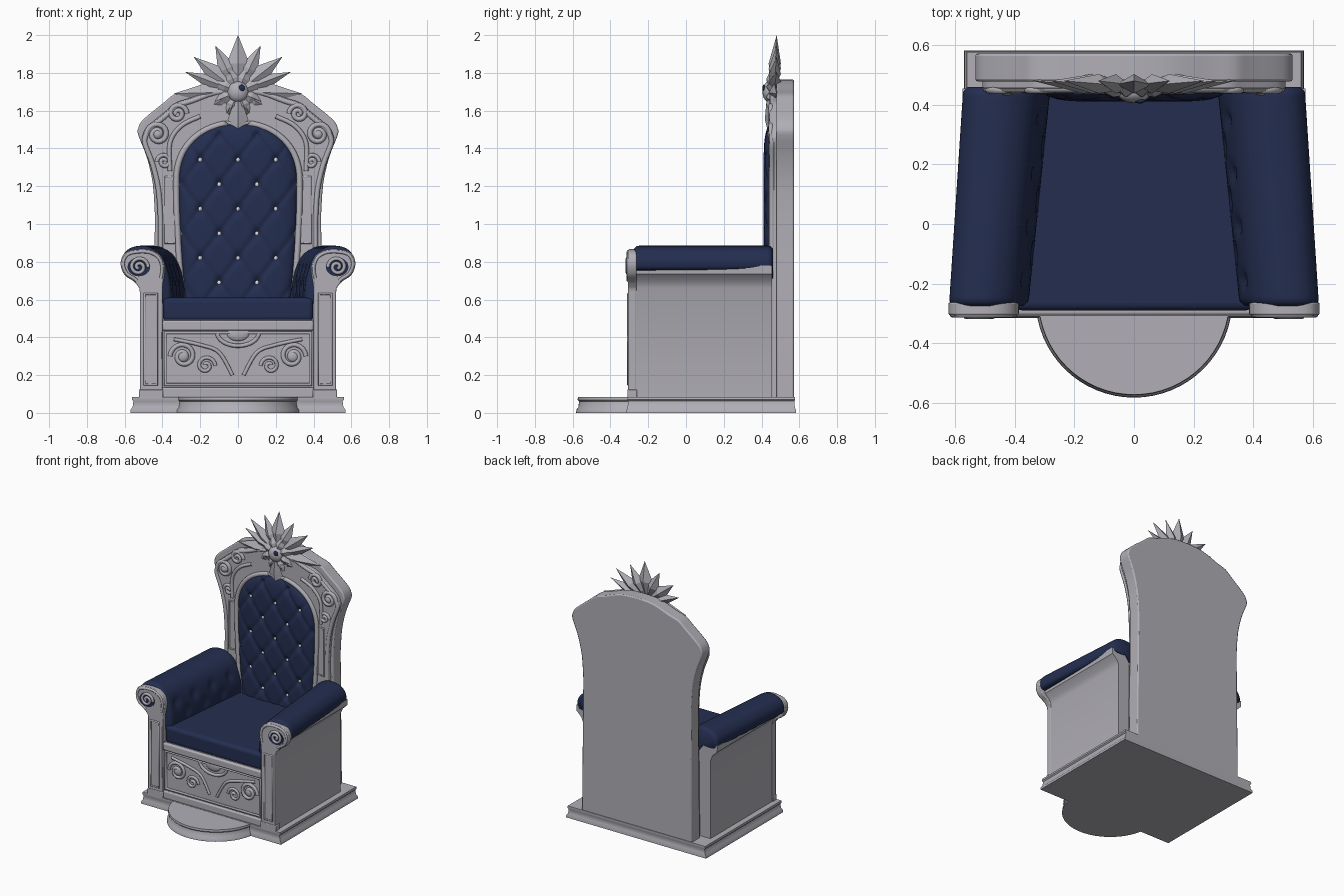
import bpy, bmesh, math
from mathutils import Vector

if "Cube" in bpy.data.objects:
    bpy.data.objects.remove(bpy.data.objects["Cube"])


def material(name, col):
    m = bpy.data.materials.new(name)
    m.diffuse_color = (*col, 1)
    m.use_nodes = True
    m.node_tree.nodes["Principled BSDF"].inputs["Base Color"].default_value = m.diffuse_color
    return m


STONE = material("pale grey stone", (0.44, 0.43, 0.47))
BLUE = material("navy upholstery", (0.017, 0.027, 0.08))
SILVER = material("silver buttons", (0.72, 0.72, 0.74))


def finish(name, bm, mat, bevel=0, angle=35, segs=2):
    bmesh.ops.recalc_face_normals(bm, faces=bm.faces)
    me = bpy.data.meshes.new(name)
    bm.to_mesh(me)
    bm.free()
    me.materials.append(mat)
    me.shade_smooth()
    me.set_sharp_from_angle(angle=math.radians(angle))
    ob = bpy.data.objects.new(name, me)
    bpy.context.collection.objects.link(ob)
    if bevel:
        b = ob.modifiers.new("bevel", 'BEVEL')
        b.width, b.segments = bevel, segs
    return ob


def loft(name, rings, mat, **kw):
    """Closed skin through rings of 3D points, capped at both ends."""
    bm = bmesh.new()
    rs = [[bm.verts.new(p) for p in r] for r in rings]
    n = len(rs[0])
    for a, b in zip(rs, rs[1:]):
        for i in range(n):
            bm.faces.new((a[i], a[(i + 1) % n], b[(i + 1) % n], b[i]))
    bm.faces.new(rs[0])
    bm.faces.new(rs[-1])
    return finish(name, bm, mat, **kw)


def prism(name, pts, y0, y1, mat, **kw):
    return loft(name, [[(x, y, z) for x, z in pts] for y in (y0, y1)], mat, **kw)


def box(name, x0, x1, y0, y1, z0, z1, mat, **kw):
    return prism(name, [(x0, z0), (x1, z0), (x1, z1), (x0, z1)], y0, y1, mat, **kw)


def ball(name, c, size, mat, seg=16):
    bm = bmesh.new()
    bmesh.ops.create_uvsphere(bm, u_segments=seg, v_segments=seg // 2, radius=1)
    bmesh.ops.scale(bm, vec=size, verts=bm.verts)
    bmesh.ops.translate(bm, vec=c, verts=bm.verts)
    return finish(name, bm, mat, angle=60)


def tube(name, pts, y, r, cyclic=False, mat=STONE):
    """Half-sunk round moulding along x/z points on a front face."""
    cu = bpy.data.curves.new(name, 'CURVE')
    cu.dimensions, cu.bevel_depth, cu.bevel_resolution = '3D', r, 2
    sp = cu.splines.new('POLY')
    sp.points.add(len(pts) - 1)
    for p, (x, z) in zip(sp.points, pts):
        p.co = (x, y, z, 1)
    sp.use_cyclic_u = cyclic
    tmp = bpy.data.objects.new(name, cu)
    me = bpy.data.meshes.new_from_object(tmp)
    bpy.data.objects.remove(tmp)
    me.materials.clear()
    me.materials.append(mat)
    me.shade_smooth()
    bpy.context.collection.objects.link(bpy.data.objects.new(name, me))


def smooth(pts, n=5):
    """Catmull-Rom through open x/z points."""
    P = [Vector(p) for p in pts]
    P = [P[0]] + P + [P[-1]]
    out = []
    for a, b, c, d in zip(P, P[1:], P[2:], P[3:]):
        for i in range(n):
            t = i / n
            out.append(tuple(0.5 * (2 * b + (c - a) * t + (2 * a - 5 * b + 4 * c - d) * t * t
                                    + (3 * b - a - 3 * c + d) * t ** 3)))
    return out + [tuple(P[-1])]


def spiral(cx, cz, r, turns, s=1, start=0.0):
    return [(cx + s * r * (1 - 0.85 * i / 30) * math.cos(start + turns * math.tau * i / 30),
             cz + r * (1 - 0.85 * i / 30) * math.sin(start + turns * math.tau * i / 30)) for i in range(31)]


def rect(x0, x1, z0, z1):
    return [(x0, z0), (x1, z0), (x1, z1), (x0, z1)]


# base plinth and half-round step, both with a stepped moulding
LEVELS = [(0, 0), (0.018, 0.002), (0.03, 0.012), (0.062, 0.016), (0.07, 0.008), (0.085, 0.01)]
loft("base", [[(-0.57 + o, -0.315 + o / 2, z), (0.57 - o, -0.315 + o / 2, z),
               (0.57 - o, 0.582 - o / 2, z), (-0.57 + o, 0.582 - o / 2, z)] for z, o in LEVELS], STONE)
loft("step", [[((0.33 - o) * math.cos(a), -0.252 + (0.33 - o) * math.sin(a), z * 0.98)
               for a in [math.tau * i / 64 for i in range(64)]] for z, o in LEVELS], STONE)

# seat box with ledge, framed front panel and carving
box("seat_box", -0.41, 0.41, -0.285, 0.46, 0.05, 0.495, STONE)
box("seat_ledge", -0.40, 0.40, -0.307, -0.27, 0.435, 0.49, STONE, bevel=0.01)
box("front_skirting", -0.40, 0.40, -0.303, -0.27, 0.08, 0.135, STONE, bevel=0.008)
tube("panel_frame", rect(-0.385, 0.385, 0.15, 0.425), -0.287, 0.011, True)
tube("panel_drop", [(0.11 * math.cos(a), 0.425 + 0.07 * math.sin(a))
                    for a in [math.pi * (1 + i / 16) for i in range(17)]], -0.287, 0.011)
ball("panel_shell", (0, -0.287, 0.42), (0.06, 0.014, 0.04), STONE)
for s in (-1, 1):
    tube("panel_scroll", spiral(s * 0.29, 0.30, 0.07, 1.6, s), -0.287, 0.012)
    tube("panel_scroll", spiral(s * 0.17, 0.25, 0.05, 1.4, -s), -0.287, 0.01)
    tube("panel_vine", smooth([(s * 0.03, 0.2), (s * 0.1, 0.32), (s * 0.2, 0.36), (s * 0.34, 0.39)]), -0.287, 0.01)
    ball("panel_flower", (s * 0.29, -0.287, 0.30), (0.03, 0.014, 0.03), STONE)

# seat cushion
box("seat_cushion", -0.398, 0.398, -0.29, 0.45, 0.485, 0.61, BLUE, bevel=0.025, segs=4)

# arms: stone side walls, scrolled front posts, rolled upholstery
POST = [(0.40, 0.06), (0.52, 0.06), (0.52, 0.64)] + smooth(
    [(0.522, 0.66), (0.55, 0.695), (0.60, 0.73), (0.622, 0.79), (0.60, 0.845), (0.54, 0.865),
     (0.46, 0.862), (0.405, 0.825), (0.386, 0.76), (0.398, 0.68), (0.40, 0.6)], 4)
SIDE = [(0.40, 0.05), (0.518, 0.05), (0.518, 0.66), (0.535, 0.70), (0.572, 0.735), (0.575, 0.78), (0.42, 0.78)]
ROLL = smooth([(0.36, 0.52), (0.355, 0.64), (0.372, 0.75), (0.41, 0.835), (0.47, 0.878), (0.53, 0.884),
               (0.585, 0.865), (0.617, 0.82), (0.615, 0.768), (0.58, 0.755), (0.52, 0.76)], 5)
DIMPLES = [(y, z) for z, ys in ((0.66, (-0.1, 0.08, 0.26)), (0.75, (-0.19, -0.01, 0.17, 0.35))) for y in ys]


def roll_ring(s, t):
    y = -0.275 + 0.735 * t
    k = 1 - 0.12 * (max(0, 1 - t / 0.03) ** 2 + max(0, (t - 0.97) / 0.03) ** 2)
    ring = []
    for x, z in ROLL:
        x, z = 0.5 + (x - 0.5) * k, 0.75 + (z - 0.75) * k
        inner = min(1, max(0, (0.62 - x) / 0.26))
        x -= t * (0.048 + 0.027 * inner)
        if x < 0.45:
            x += 0.016 * sum(math.exp(-((y - a) ** 2 + (z - b) ** 2) / 0.0008) for a, b in DIMPLES)
        ring.append((s * x, y, z))
    return ring


for s in (-1, 1):
    prism("arm_side", [(s * x, z) for x, z in SIDE], -0.285, 0.455, STONE)
    prism("arm_post", [(s * x, z) for x, z in POST], -0.306, -0.262, STONE, bevel=0.006)
    loft("arm_roll", [roll_ring(s, i / 50) for i in range(51)], BLUE, angle=60)
    tube("post_scroll_rim", [(s * (0.51 + (x - 0.51) * 0.88), 0.78 + (z - 0.78) * 0.85) for x, z in POST[6:-5]],
         -0.305, 0.009)
    # blue inlay and carved volute on the scroll face
    prism("scroll_inlay", [(s * (0.525 + 0.06 * math.cos(a)), 0.773 + 0.05 * math.sin(a))
                           for a in [math.tau * i / 24 for i in range(24)]], -0.311, -0.303, BLUE)
    tube("scroll_volute", spiral(s * 0.525, 0.773, 0.05, 1.7, -s), -0.309, 0.01)
    tube("post_panel", rect(s * 0.43, s * 0.495, 0.15, 0.63), -0.305, 0.008, True)
    box("post_foot", s * 0.397, s * 0.524, -0.31, -0.26, 0.08, 0.125, STONE, bevel=0.005)

# tall back slab
HALF = [(0.45, 0.06), (0.442, 0.8)] + smooth(
    [(0.44, 1.05), (0.452, 1.22), (0.485, 1.36), (0.528, 1.47), (0.527, 1.51), (0.5, 1.555),
     (0.39, 1.645), (0.34, 1.685), (0.26, 1.71), (0.13, 1.755), (0, 1.765)], 3)
OUT = HALF + [(-x, z) for x, z in HALF[-2::-1]]
prism("back_slab", OUT, 0.478, 0.572, STONE, bevel=0.008)
prism("back_carved_layer", [(x * 0.955, 0.06 + (z - 0.06) * 0.975) for x, z in OUT], 0.452, 0.49, STONE, bevel=0.008)
tube("back_outer_moulding", [(x * 0.93, 0.06 + (z - 0.06) * 0.965) for x, z in OUT], 0.455, 0.014)


# tufted back cushion: grid with diamond creases and button dimples
def half_width(z):
    if z < 1.22:
        return 0.282 + 0.033 * math.sin(max(0, (z - 0.6) / 0.62) * math.pi / 2)
    return 0.315 * max(0.02, 1 - ((z - 1.22) / 0.315) ** 2.3) ** 0.5


def crease(x, z):
    a, b = x / 0.1, (z - 1.34) / 0.13
    d = [abs(v - round(v)) for v in ((a + b) / 2, (a - b) / 2)]
    return 0.008 * sum(math.exp(-(v / 0.09) ** 2) for v in d) + 0.014 * math.exp(-(d[0] ** 2 + d[1] ** 2) / 0.02)


def cushion_y(x, z):
    edge = max(0, 1 - abs(x / half_width(z)) ** 6) ** 0.5 * max(0, 1 - max(0, (z - 0.9) / 0.635) ** 10) ** 0.5
    return 0.462 - edge * (0.052 - crease(x, z))


bm = bmesh.new()
grid = []
for j in range(111):
    z = 0.55 + 0.984 * math.sin(j / 110 * math.pi / 2) ** 1.1
    w = half_width(z)
    grid.append([bm.verts.new((w * u, cushion_y(w * u, z), z))
                 for u in [math.sin((i / 64 - 0.5) * math.pi) * 0.35 + (i / 32 - 1) * 0.65 for i in range(65)]])
for a, b in zip(grid, grid[1:]):
    for i in range(64):
        bm.faces.new((a[i], a[i + 1], b[i + 1], b[i]))
finish("back_cushion", bm, BLUE, angle=70)

for j in range(6):
    for x in ((-0.2, 0, 0.2) if j % 2 == 0 else (-0.1, 0.1)):
        z = 1.34 - 0.13 * j
        ball("back_button", (x, cushion_y(x, z) - 0.003, z), (0.013, 0.009, 0.013), SILVER, 12)

# mouldings and carving around the cushion
ARCH = [(half_width(z) + 0.012, z) for z in [0.58 + 0.955 * math.sin(i / 40 * math.pi / 2) for i in range(41)]]
tube("arch_moulding", ARCH + [(-x, z) for x, z in ARCH[::-1]], 0.452, 0.016)
for s in (-1, 1):
    tube("side_panel", rect(s * 0.335, s * 0.385, 0.9, 1.25), 0.452, 0.007, True)
    tube("shoulder_scroll", spiral(s * 0.425, 1.475, 0.06, 1.7, s), 0.45, 0.014)
    tube("arch_scroll", spiral(s * 0.32, 1.585, 0.05, 1.6, -s), 0.45, 0.013)
    tube("side_scroll", spiral(s * 0.39, 1.33, 0.04, 1.5, s), 0.45, 0.011)
    tube("shoulder_vine", smooth([(s * 0.2, 1.57), (s * 0.3, 1.52), (s * 0.36, 1.43), (s * 0.36, 1.28)]), 0.45, 0.012)
    ball("shoulder_boss", (s * 0.425, 0.448, 1.475), (0.025, 0.018, 0.025), STONE)


# star flower crest: ridged petals from one centre
def petal(name, tip, w, y, bulge):
    c, t = Vector((0, y, 1.70)), Vector((tip[0], y + 0.025, tip[1]))
    d = t - c
    side = Vector((d.z, 0, -d.x)).normalized() * w
    m = c + d * 0.5
    v = [c, m + side, t, m - side, m + Vector((0, -bulge, 0)), m + Vector((0, 0.035, 0))]
    bm = bmesh.new()
    v = [bm.verts.new(p) for p in v]
    for i in range(4):
        for k in (4, 5):
            bm.faces.new((v[i], v[(i + 1) % 4], v[k]))
    finish(name, bm, STONE, angle=20)


petal("crest_petal", (0, 2.0), 0.06, 0.455, 0.03)
petal("crest_low_petal", (0, 1.405), 0.055, 0.43, 0.025)
for s in (-1, 1):
    for x, z, w in ((0.12, 1.945, 0.05), (0.235, 1.885, 0.05), (0.28, 1.805, 0.04),
                    (0.34, 1.69, 0.05), (0.19, 1.60, 0.05), (0.09, 1.53, 0.045)):
        petal("crest_petal", (s * x, z), w, 0.455, 0.03)
for i in range(8):
    a = math.tau * (i + 0.5) / 8
    petal("crest_inner_petal", (0.15 * math.cos(a), 1.70 + 0.15 * math.sin(a)), 0.035, 0.435, 0.022)
ball("crest_boss", (0, 0.44, 1.70), (0.055, 0.035, 0.055), STONE, 20)
ball("crest_gem", (0.02, 0.412, 1.72), (0.018, 0.008, 0.018), BLUE, 12)
